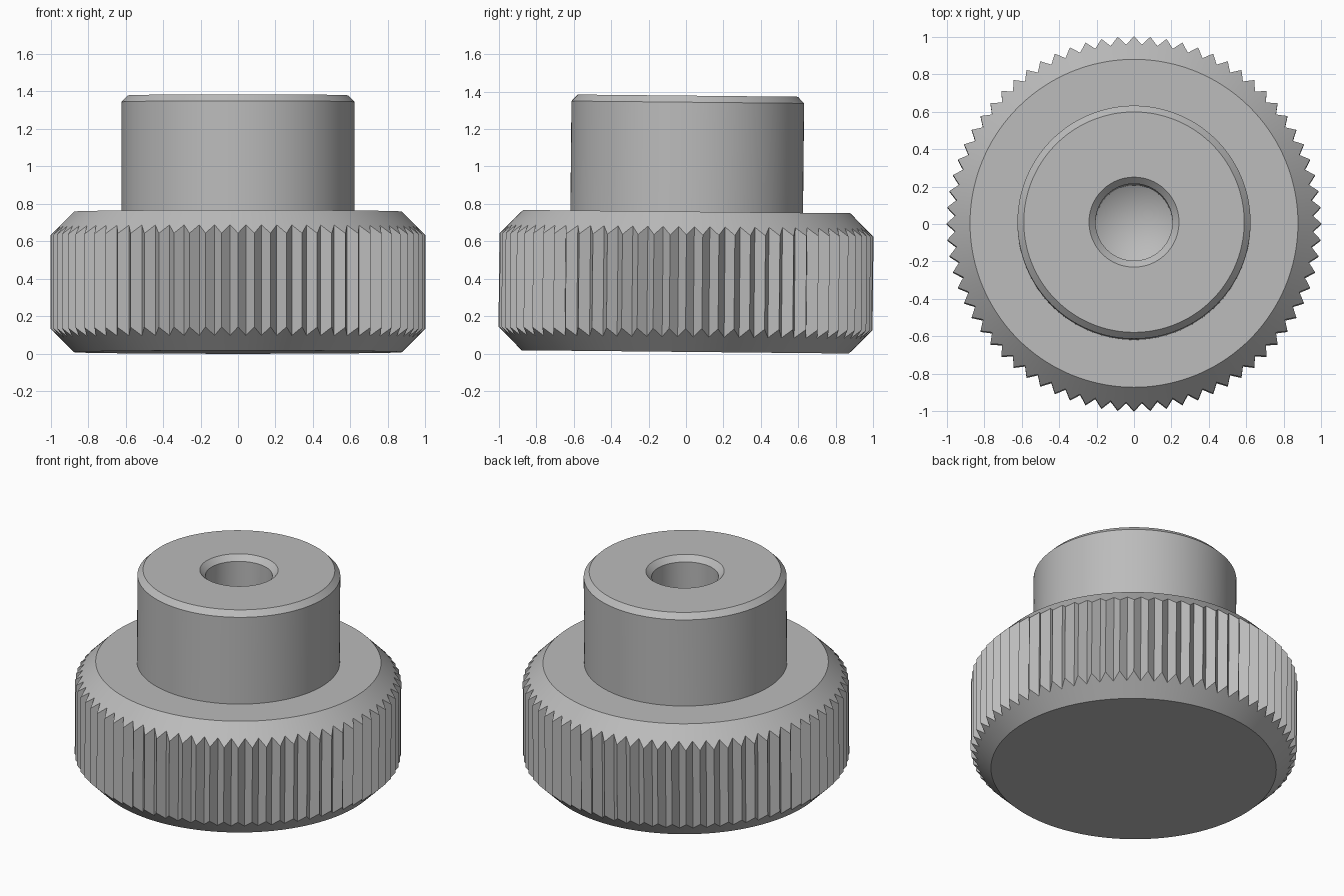
import bpy
import bmesh
import math
from mathutils import Matrix

cube = bpy.data.objects.get("Cube")
if cube:
    bpy.data.objects.remove(cube, do_unlink=True)

TEETH = 72
COLUMNS = TEETH * 2
TILT = 0.01

# Plain grey material
grey = bpy.data.materials.new("plain grey")
grey.use_nodes = True
colour = (0.5, 0.5, 0.5, 1)
grey.diffuse_color = colour
grey.node_tree.nodes["Principled BSDF"].inputs["Base Color"].default_value = colour


def plain(r, z):
    """Profile point with the same radius all the way round."""
    return (r, z), (r, z)


# Profile from the underside, over the outside, down into the blind bore
tooth, chamfer, height = 0.045, 0.125, 0.75
head = [
    plain(0.875, 0),
    ((1, chamfer), (1 - tooth, chamfer - tooth)),
    ((1, height - chamfer), (1 - tooth, height - chamfer + tooth)),
    plain(0.875, height),
]
hub = [plain(0.622, height), plain(0.622, 1.335), plain(0.588, 1.37)]
bore = [plain(0.24, 1.37), plain(0.205, 1.335), plain(0.205, 0.55), plain(0, 0.43)]

# Lathe the profile, alternating tooth tips and valleys
bm = bmesh.new()
rings = []
for pair in head + hub + bore:
    ring = []
    for i in range(COLUMNS):
        r, z = pair[i % 2]
        a = math.tau * i / COLUMNS
        ring.append(bm.verts.new((r * math.cos(a), r * math.sin(a), z)))
    rings.append(ring)
bm.faces.new(rings[0][::-1])
for low, high in zip(rings, rings[1:]):
    for i in range(COLUMNS):
        j = (i + 1) % COLUMNS
        bm.faces.new((low[i], low[j], high[j], high[i]))
bmesh.ops.remove_doubles(bm, verts=bm.verts, dist=0.0001)
bmesh.ops.recalc_face_normals(bm, faces=bm.faces)

# Slight lean, then settle on the ground
bm.transform(Matrix.Rotation(-TILT, 4, "X"))
lowest = min(v.co.z for v in bm.verts)
middle = (min(v.co.y for v in bm.verts) + max(v.co.y for v in bm.verts)) / 2
bm.transform(Matrix.Translation((0, -middle, -lowest)))

mesh = bpy.data.meshes.new("knurled_thumb_nut")
bm.to_mesh(mesh)
bm.free()
mesh.materials.append(grey)
nut = bpy.data.objects.new("knurled_thumb_nut", mesh)
bpy.context.collection.objects.link(nut)
bpy.ops.object.select_all(action="DESELECT")
nut.select_set(True)
bpy.context.view_layer.objects.active = nut
bpy.ops.object.shade_smooth_by_angle(angle=math.radians(25))
